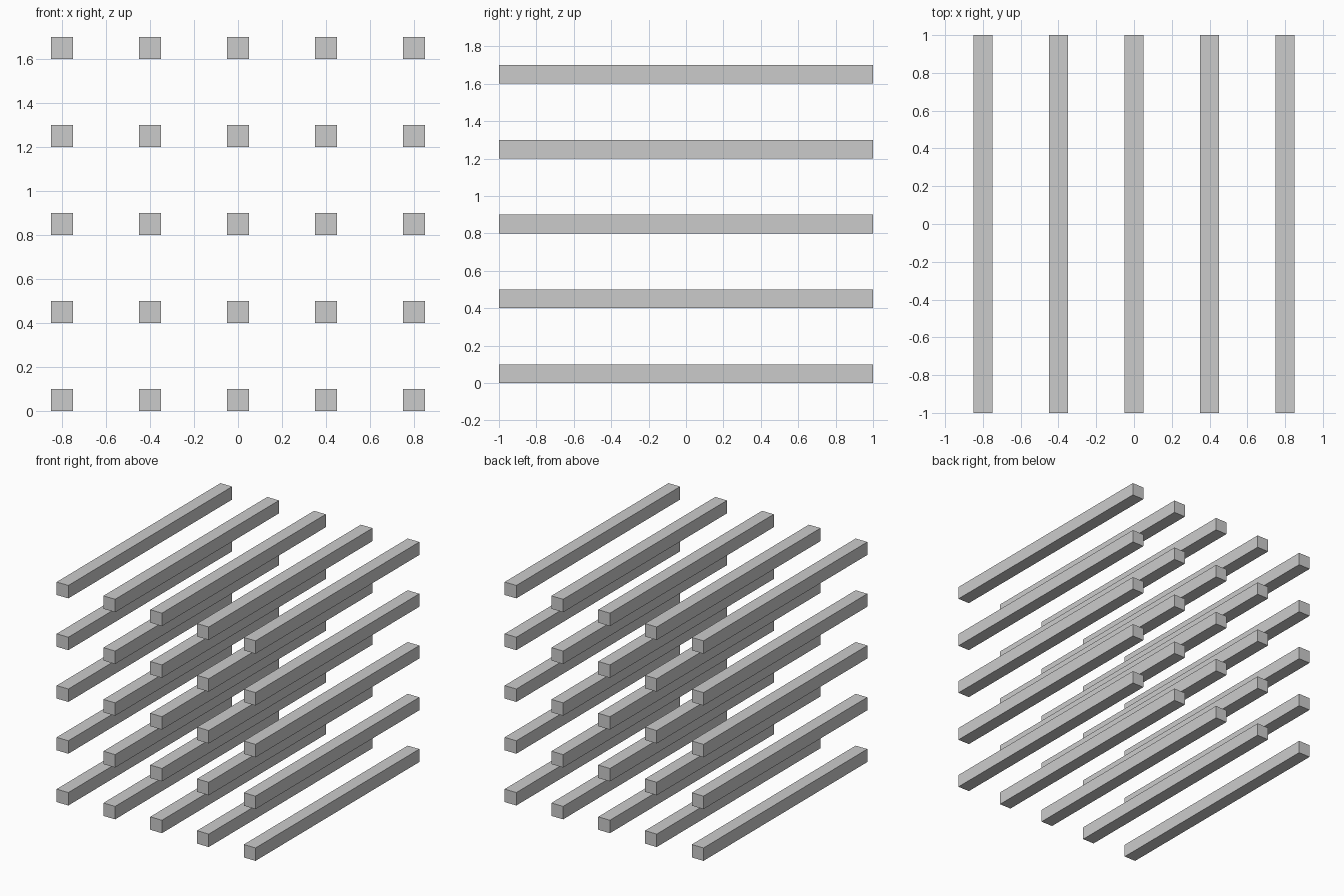
import bpy

if "Cube" in bpy.data.objects:
    bpy.data.objects.remove(bpy.data.objects["Cube"])

SIZE, LENGTH, PITCH, COUNT = 0.1, 2.0, 0.4, 5


def add_bar(name, x, z):
    bpy.ops.mesh.primitive_cube_add(size=1, location=(x, 0, z))
    bar = bpy.context.object
    bar.name = name
    bar.scale = (SIZE, LENGTH, SIZE)
    bpy.ops.object.transform_apply(location=False, rotation=False, scale=True)


# Square grid of parallel bars running front to back
for row in range(COUNT):
    for col in range(COUNT):
        add_bar(f"bar_row{row + 1}_column{col + 1}",
                (col - (COUNT - 1) / 2) * PITCH,
                SIZE / 2 + row * PITCH)
